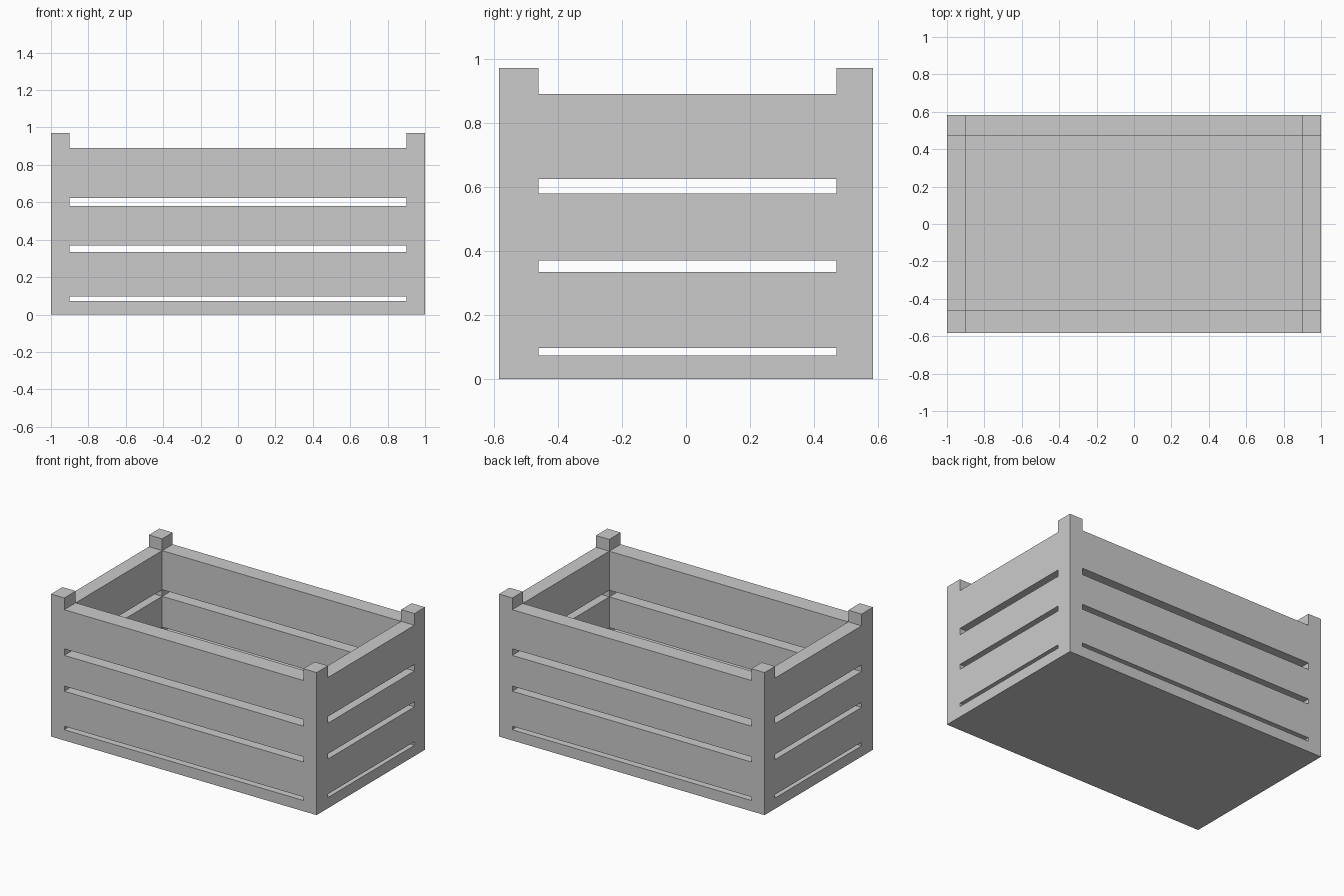
import bpy, bmesh

if "Cube" in bpy.data.objects:
    bpy.data.objects.remove(bpy.data.objects["Cube"])

# Cut lines: outer edge, inner edge of the posts, and the slat / gap levels
XS = [-1.0, -0.90, 0.90, 1.0]
YS = [-0.583, -0.46, 0.47, 0.583]
ZS = [0.0, 0.073, 0.097, 0.335, 0.37, 0.579, 0.624, 0.89, 0.97]


def solid(i, j, k):
    """Is this block of the crate wood?"""
    if not (0 <= i < 3 and 0 <= j < 3 and 0 <= k < 8):
        return False
    if i != 1 and j != 1:              # corner posts, full height
        return True
    if i == 1 and j == 1:              # floor board
        return k == 0
    return k % 2 == 0                  # wall slats, gaps between them


def corner(i, j, k, d):
    return (XS[i + d[0]], YS[j + d[1]], ZS[k + d[2]])


# Keep only the block faces that border open air, so the crate is one clean shell
bm = bmesh.new()
for i in range(3):
    for j in range(3):
        for k in range(8):
            if not solid(i, j, k):
                continue
            for axis in range(3):
                for side in (0, 1):
                    n = [i, j, k]
                    n[axis] += 2 * side - 1
                    if solid(*n):
                        continue
                    ring = []
                    for a, b in ((0, 0), (1, 0), (1, 1), (0, 1)):
                        d = [0, 0, 0]
                        d[axis] = side
                        d[(axis + 1) % 3], d[(axis + 2) % 3] = a, b
                        ring.append(bm.verts.new(corner(i, j, k, d)))
                    bm.faces.new(ring if side else ring[::-1])

# Weld the shell and merge flat neighbouring faces
bmesh.ops.remove_doubles(bm, verts=bm.verts, dist=1e-5)
bmesh.ops.dissolve_limit(bm, angle_limit=0.01, verts=bm.verts, edges=bm.edges)
bmesh.ops.recalc_face_normals(bm, faces=bm.faces)

mesh = bpy.data.meshes.new("slatted_crate")
bm.to_mesh(mesh)
bm.free()
bpy.context.collection.objects.link(bpy.data.objects.new("slatted_crate", mesh))
